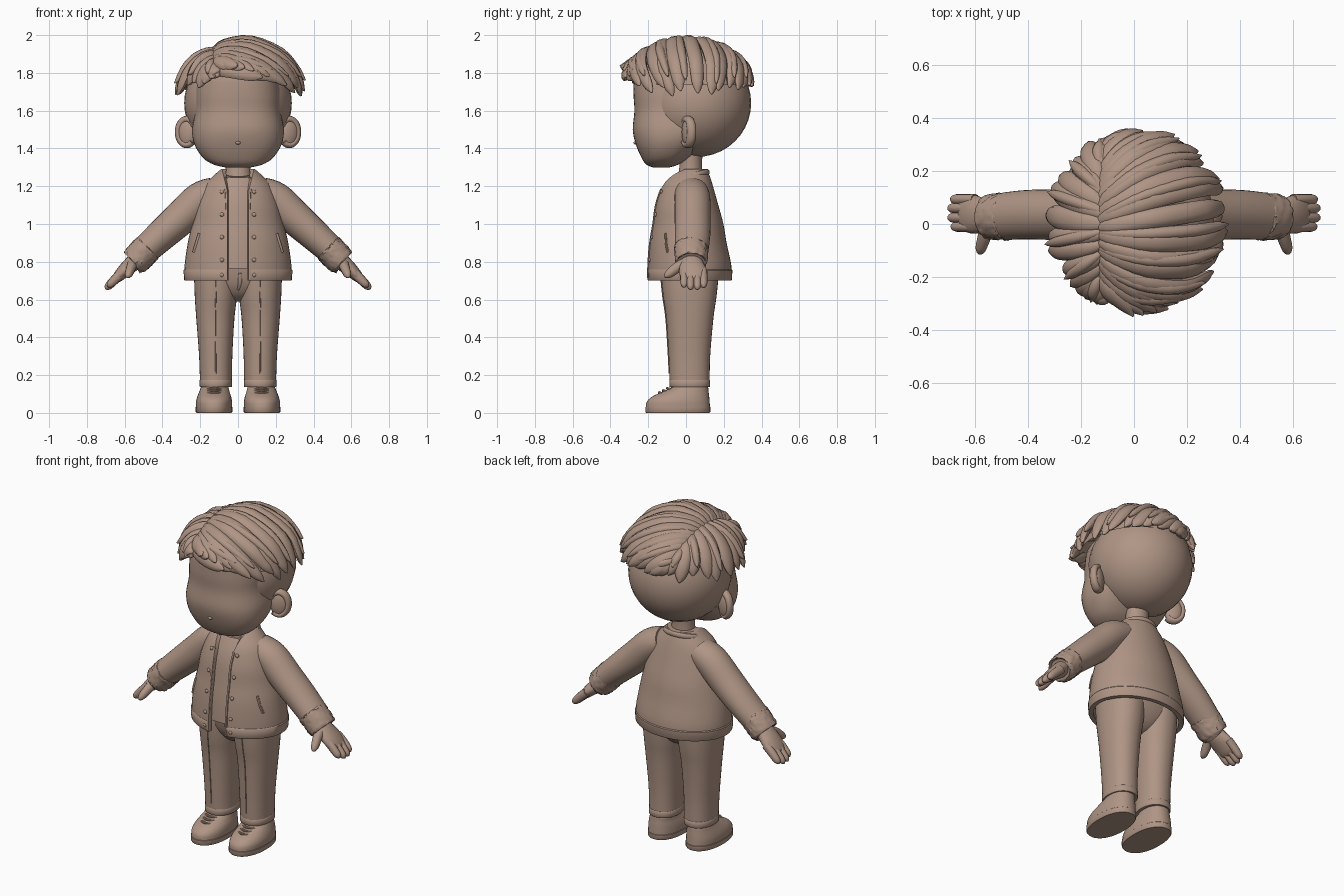
import bpy, bmesh, math, random
from mathutils import Vector, Matrix

random.seed(4)
pi, sin, cos, rad = math.pi, math.sin, math.cos, math.radians
clay = bpy.data.materials.new("warm_clay")
clay.diffuse_color = (0.43, 0.30, 0.235, 1)

def finish(name, bm):
    bmesh.ops.recalc_face_normals(bm, faces=bm.faces[:])
    me = bpy.data.meshes.new(name)
    bm.to_mesh(me)
    bm.free()
    me.materials.append(clay)
    bpy.context.collection.objects.link(bpy.data.objects.new(name, me))

def skin(name, rings):
    """Closed skin through rings of equal length."""
    bm = bmesh.new()
    vs = [[bm.verts.new(p) for p in r] for r in rings]
    n = len(vs[0])
    for a, b in zip(vs, vs[1:]):
        for i in range(n):
            bm.faces.new((a[i], a[(i + 1) % n], b[(i + 1) % n], b[i]))
    bm.faces.new(vs[0][::-1])
    bm.faces.new(vs[-1])
    finish(name, bm)

def spline(pts, k=4):
    """Catmull-Rom resampling of tuples."""
    out = []
    for i in range(len(pts) - 1):
        a, b, c, d = pts[max(i - 1, 0)], pts[i], pts[i + 1], pts[min(i + 2, len(pts) - 1)]
        for t in [s / k for s in range(k)]:
            out.append(tuple(0.5 * (2 * q + (r - p) * t + (2 * p - 5 * q + 4 * r - w) * t * t
                             + (3 * q - p - 3 * r + w) * t ** 3) for p, q, r, w in zip(a, b, c, d)))
    return out + [tuple(pts[-1])]

def oval(cx, cy, z, rx, ry, a, p=2.0):
    c, s = cos(a), sin(a)
    return (cx + rx * math.copysign(abs(c) ** (2 / p), c), cy + ry * math.copysign(abs(s) ** (2 / p), s), z)

def loft(name, secs, n=36, p=2.0, k=4):
    """Stack of horizontal ovals: (z, cx, cy, rx, ry)."""
    skin(name, [[oval(cx, cy, z, rx, ry, 2 * pi * i / n, p) for i in range(n)]
                for z, cx, cy, rx, ry in spline(secs, k)])

def tube(name, pts, normal=(0, 1, 0), n=12, k=4, rough=0.0):
    """Path of (x, y, z, width, depth); depth lies along the normal."""
    pts, rings = spline(pts, k), []
    P = [Vector(p[:3]) for p in pts]
    for i, p in enumerate(pts):
        T = (P[min(i + 1, len(P) - 1)] - P[max(i - 1, 0)]).normalized()
        u = T.cross(normal(P[i]) if callable(normal) else Vector(normal)).normalized()
        v = u.cross(T)
        rings.append([])
        for a in [2 * pi * j / n for j in range(n)]:
            f = 1 + random.uniform(-rough, rough)
            rings[-1].append(P[i] + u * (p[3] * f * cos(a)) + v * (p[4] * f * sin(a)))
    skin(name, rings)

def both(fn, name, pts, i, *args, **kw):
    """Build left and right copies by flipping coordinate i."""
    for s in (-1, 1):
        fn(name, [p[:i] + (s * p[i],) + p[i + 1:] for p in pts], *args, **kw)

def ball(name, c, r, rot=0.0):
    bm = bmesh.new()
    m = Matrix.Translation(c) @ Matrix.Rotation(rot, 4, 'Z') @ Matrix.Diagonal((*r, 1))
    bmesh.ops.create_uvsphere(bm, u_segments=32, v_segments=20, radius=1, matrix=m)
    finish(name, bm)

# Head: round skull, fuller face in front, small nose, neck
ball("skull", (0, 0.055, 1.64), (0.285, 0.29, 0.285))
loft("face", [(1.30, 0, -0.13, 0.07, 0.045), (1.315, 0, -0.125, 0.13, 0.085), (1.35, 0, -0.11, 0.185, 0.125),
              (1.42, 0, -0.09, 0.23, 0.175), (1.50, 0, -0.07, 0.243, 0.212), (1.60, 0, -0.07, 0.225, 0.203),
              (1.70, 0, -0.05, 0.225, 0.228), (1.80, 0, -0.03, 0.205, 0.235), (1.87, 0, -0.02, 0.12, 0.15)], 48, 2.4)
ball("nose", (0, -0.266, 1.43), (0.014, 0.012, 0.009))
loft("neck", [(1.2, 0, 0.02, 0.08, 0.075), (1.3, 0, 0.025, 0.066, 0.06), (1.42, 0, 0.03, 0.07, 0.06)])

# Ears: dish with a raised rim
for s in (-1, 1):
    ball("ear_dish", (s * 0.27, 0.012, 1.485), (0.054, 0.03, 0.078), s * 0.4)
both(tube, "ear_rim", [(0.272 + 0.045 * cos(a), 0.01 + 0.02 * cos(a), 1.487 + 0.068 * sin(a), 0.018, 0.024)
                       for a in (2.6, 2.1, 1.5, 0.8, 0.1, -0.6, -1.3, -1.9, -2.3)], 0, (0, 1, 0), 12)

# Hair: cap plus locks combed away from a side parting
HC, HR = Vector((0.008, 0.006, 1.68)), Vector((0.308, 0.34, 0.29))
bm = bmesh.new()
bmesh.ops.create_uvsphere(bm, u_segments=48, v_segments=32, radius=1,
                          matrix=Matrix.Translation(HC) @ Matrix.Diagonal((*(HR * 0.975), 1)))
low = [v for v in bm.verts if v.co.z < 1.735 + (0.075 if v.co.y < -0.16 else 0)]
bmesh.ops.delete(bm, geom=low, context='VERTS')
finish("hair_cap", bm)

def lock(name, y, az, z_end, width, flare, lift=0.0):
    nx, ny = -0.14 / HR.x, (y - HC.y) / HR.y
    a = Vector((nx, ny, math.sqrt(max(0.02, 1 - nx * nx - ny * ny))))
    b = Vector((cos(az), sin(az), (z_end - HC.z) / HR.z)).normalized()
    pts = []
    for t, w in ((0, 0.55), (0.18, 0.85), (0.4, 1), (0.62, 1), (0.82, 0.8), (0.94, 0.42), (1, 0.06)):
        d = a.lerp(b, t).normalized() * (0.95 + (0.065 + lift) * sin(pi * min(1, t * 1.1)) + flare * t ** 3)
        pts.append((*(HC + Vector([q * h for q, h in zip(d, HR)])), width * w, 0.023 * w + 0.002))
    tube(name, pts, lambda p: (p - HC).normalized(), 10, 3)

R = random.uniform
for count, first, sweep, width in ((18, -70, 164, 0.039), (13, -112, -150, 0.038)):
    for i in range(count):
        u = i / (count - 1)
        az = rad(first + sweep * u + R(-3, 3))
        z = 1.69 + 0.09 * max(0, -sin(az)) ** 2 + 0.045 * max(0, sin(az)) ** 2 + R(-0.02, 0.025)
        side = abs(cos(az))
        lock("hair_lock", -0.25 + 0.5 * u, az, z, width * R(0.9, 1.2), 0.075 + 0.07 * side + R(-0.03, 0.05), R(-0.015, 0.012))
        if i % 2:  # shorter upper layer with freer tips
            lock("hair_layer", -0.24 + 0.5 * u, az + 0.07, z + 0.05, width * 0.62, 0.12 + 0.1 * side, 0.012)
# Fringe tufts reaching forward
for y, az, z, f in ((-0.2, -92, 1.83, 0.23), (-0.22, -85, 1.825, 0.21), (-0.18, -76, 1.81, 0.18), (-0.15, -60, 1.78, 0.14),
                    (-0.2, -99, 1.835, 0.16), (-0.22, -118, 1.77, 0.13), (-0.2, -132, 1.72, 0.12)):
    lock("fringe_lock", y, rad(az), z, 0.038, f)

# Jacket body: open-fronted shell
TORSO = spline([(0.70, 0, 0.018, 0.283, 0.222), (0.78, 0, 0.018, 0.283, 0.222), (0.9, 0, 0.01, 0.266, 0.205),
                (1.0, 0, 0.01, 0.243, 0.188), (1.1, 0, 0.003, 0.22, 0.168), (1.2, 0, 0.005, 0.18, 0.138),
                (1.255, 0, 0.015, 0.13, 0.11), (1.29, 0, 0.028, 0.09, 0.08)])

def torso_at(z):
    for a, b in zip(TORSO, TORSO[1:]):
        if z <= b[0]:
            return [p + (q - p) * (z - a[0]) / (b[0] - a[0]) for p, q in zip(a, b)]
    return list(TORSO[-1])

def open_ring(sec, out, thick, n=44):
    z, cx, cy, rx, ry = sec
    g = math.asin(min(0.9, (0.055 + max(0, z - 1.17) * 0.25) / rx))
    angs = [-pi / 2 + g + (2 * pi - 2 * g) * i / n for i in range(n + 1)]
    return ([oval(cx, cy, z, rx + out, ry + out, a) for a in angs]
            + [oval(cx, cy, z, rx + out - thick, ry + out - thick, a) for a in reversed(angs)])

def on_front(x, z, w, d):
    _, _, cy, rx, ry = torso_at(z)
    return (x, cy - ry * math.sqrt(max(0, 1 - (x / rx) ** 2)), z, w, d)

skin("jacket_body", [open_ring(s, 0, 0.025) for s in TORSO])
skin("jacket_hem", [open_ring(torso_at(z), o, 0.02) for z, o in ((0.70, 0), (0.705, 0.003), (0.755, 0.004), (0.76, 0))])
loft("shirt", [(z, 0, cy, rx - 0.02, ry - 0.02) for z, _, cy, rx, ry in
               [torso_at(0.765 + 0.06 * i) for i in range(9)]], k=1)
tube("shirt_neckband", [(0.076 * sin(a), 0.02 - 0.082 * cos(a), 1.26 - 0.02 * cos(a), 0.011, 0.011)
                        for a in [2 * pi * i / 16 for i in range(17)]], (0, 0, 1), 8, 2)
tube("jacket_collar", [(0.108 * sin(a), 0.018 + 0.094 * cos(a) - 0.022 * max(0, -cos(a)), 1.25 + 0.024 * cos(a), 0.013, 0.018)
                       for a in [rad(d) for d in range(-145, 146, 29)]], (0, 0, 1), 10)

# Jacket front trim, snaps and pockets
both(tube, "front_trim", [on_front(0.06 + max(0, z - 1.17) * 0.25, z, 0.007, 0.006)
                          for z in [0.705 + 0.06 * i for i in range(9)]], 0, (0, 1, 0), 8, 2)
for x in (-0.085, 0.085):
    for z in (0.73, 0.81, 0.93, 1.05, 1.17):
        ball("snap", on_front(x, z, 0, 0)[:3], (0.011, 0.008, 0.011))
both(tube, "pocket_welt", [on_front(0.205 + 0.015 * i, 0.95 - 0.05 * i, 0.009, 0.006) for i in range(3)], 0, (0, 1, 0), 8)

# Sleeves and crinkled cuffs
both(tube, "sleeve", [(0.12, 0.028, 1.17, 0.08, 0.09), (0.2, 0.034, 1.13, 0.092, 0.095), (0.3, 0.035, 1.035, 0.091, 0.095),
                      (0.4, 0.035, 0.945, 0.084, 0.094), (0.485, 0.03, 0.868, 0.077, 0.09)], 0, n=28)
both(tube, "cuff", [(0.475, 0.028, 0.877, 0.074, 0.086), (0.482, 0.028, 0.87, 0.079, 0.089),
                    (0.515, 0.028, 0.836, 0.079, 0.088), (0.548, 0.028, 0.80, 0.075, 0.083),
                    (0.553, 0.028, 0.795, 0.06, 0.07)], 0, n=48, rough=0.045)

# Hands
both(tube, "palm", [(0.52, 0.03, 0.83, 0.042, 0.052), (0.56, 0.03, 0.79, 0.043, 0.062), (0.605, 0.036, 0.75, 0.036, 0.073),
                    (0.645, 0.042, 0.71, 0.025, 0.066), (0.66, 0.042, 0.696, 0.01, 0.05)], 0, n=20)
for y, f in ((0.093, -0.01), (0.06, 0.0), (0.024, 0.0), (-0.01, -0.012)):
    both(tube, "finger", [(0.6, y, 0.752, 0.025, 0.02), (0.645 + f, y, 0.712 - f, 0.025, 0.021),
                          (0.68 + f, y, 0.677 - f, 0.022, 0.02), (0.695 + f, y, 0.662 - f, 0.015, 0.014),
                          (0.702 + f, y, 0.655 - f, 0.003, 0.003)], 0)
both(tube, "thumb", [(0.555, 0.0, 0.795, 0.03, 0.03), (0.565, -0.045, 0.77, 0.028, 0.026), (0.577, -0.085, 0.74, 0.024, 0.022),
                     (0.582, -0.105, 0.725, 0.015, 0.015), (0.584, -0.114, 0.718, 0.003, 0.003)], 0, (1, 0, 0))

# Trousers: legs, hems, front creases, seat
LEG = [(0.14, 0.117, 0.02, 0.084, 0.105), (0.30, 0.118, 0.018, 0.088, 0.11), (0.50, 0.12, 0.02, 0.101, 0.125),
       (0.62, 0.117, 0.02, 0.112, 0.142), (0.74, 0.115, 0.02, 0.116, 0.152), (0.85, 0.11, 0.02, 0.105, 0.145)]
both(loft, "trouser_leg", LEG, 1, p=2.2)
both(loft, "trouser_hem", [(z, 0.1172, 0.02, 0.084 + o, 0.1055 + o) for z, o in
                           ((0.137, 0), (0.14, 0.002), (0.172, 0.0025), (0.175, 0))], 1, p=2.2, k=1)
both(tube, "trouser_crease", [(x, cy - ry - 0.001, z, 0.003, 0.004) for z, x, cy, rx, ry in spline(LEG)[2:18]], 0, n=6, k=1)
loft("trouser_seat", [(0.59, 0, 0.02, 0.03, 0.04), (0.605, 0, 0.02, 0.08, 0.075), (0.64, 0, 0.02, 0.14, 0.112),
                      (0.70, 0, 0.02, 0.205, 0.142), (0.80, 0, 0.02, 0.228, 0.16), (0.88, 0, 0.02, 0.2, 0.15)], p=2.4)
tube("trouser_fly", [(0.012, -0.134, 0.74, 0.01, 0.005), (0.01, -0.122, 0.69, 0.01, 0.005), (0, -0.1, 0.65, 0.005, 0.005)], n=8)

# Shoes: flat sole, rounded upper, laces
both(loft, "shoe_sole", [(z, 0.127, -0.043, 0.093 + o, 0.168 + o) for z, o in
                         ((0, 0), (0.006, 0.004), (0.03, 0.004), (0.033, 0.001))], 1, 40, 2.2, 1)
both(loft, "shoe_upper", [(0.03, 0.127, -0.043, 0.095, 0.17), (0.06, 0.127, -0.041, 0.095, 0.166),
                          (0.085, 0.126, -0.029, 0.09, 0.152), (0.11, 0.125, -0.005, 0.081, 0.125),
                          (0.135, 0.123, 0.02, 0.073, 0.097), (0.16, 0.121, 0.026, 0.066, 0.08)], 1, 40, 2.2)
for i in range(4):
    y, z = -0.143 + 0.022 * i, 0.108 + 0.011 * i
    both(tube, "shoe_lace", [(0.085, y + 0.026, z - 0.008, 0.007, 0.007), (0.125, y, z, 0.007, 0.007),
                             (0.165, y + 0.026, z - 0.008, 0.007, 0.007)], 0, (0, 0, 1), 8, 3)

# Smooth shading with crisp edges kept
for ob in bpy.context.collection.objects:
    ob.select_set(True)
    bpy.context.view_layer.objects.active = ob
bpy.ops.object.shade_smooth_by_angle(angle=rad(42))
